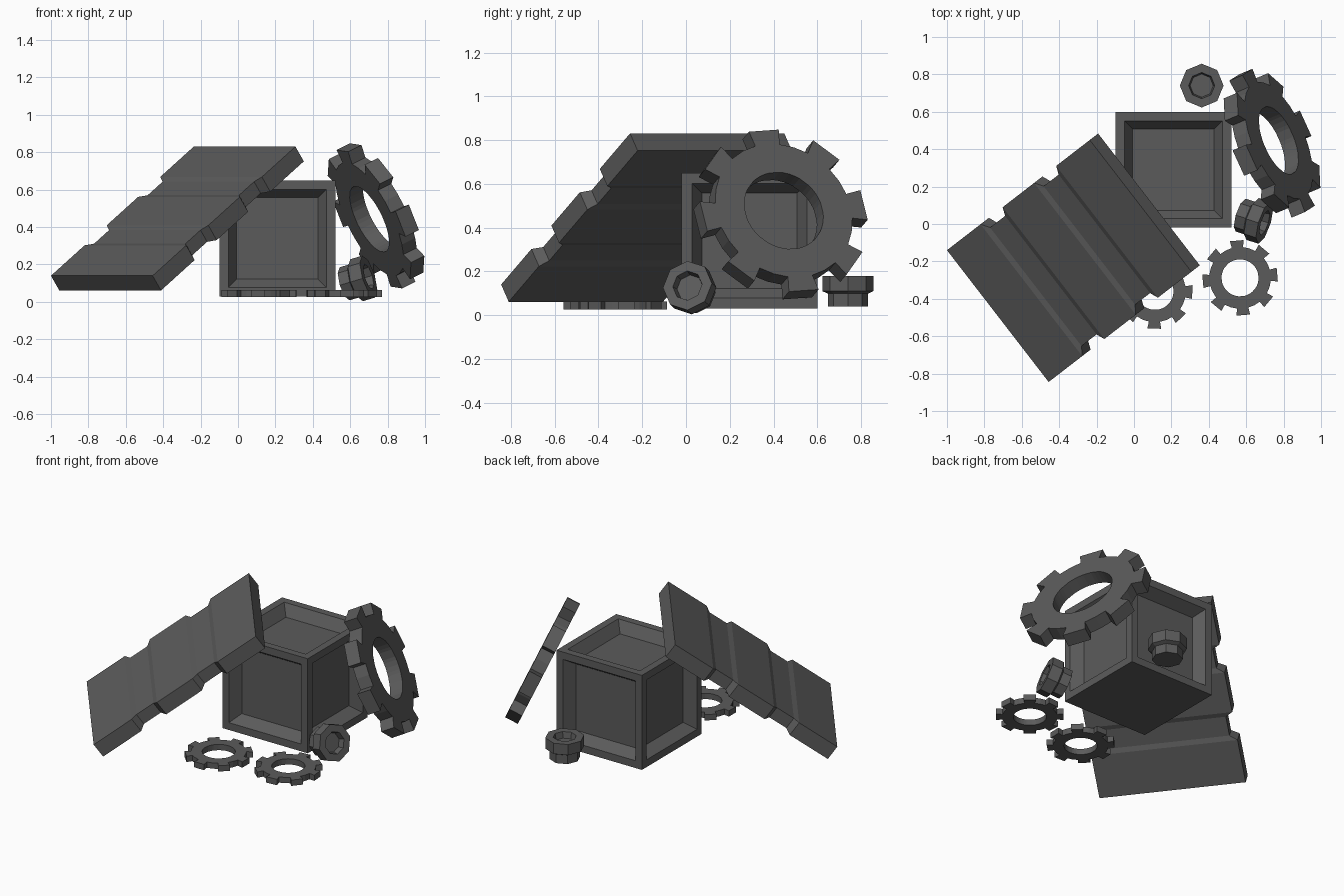
import bpy, bmesh
from math import cos, sin, pi, radians
from mathutils import Vector, Matrix

if "Cube" in bpy.data.objects:
    bpy.data.objects.remove(bpy.data.objects["Cube"])

grey = bpy.data.materials.new("dark grey")
grey.diffuse_color = (0.105, 0.105, 0.105, 1)
grey.use_nodes = True
grey.node_tree.nodes["Principled BSDF"].inputs["Base Color"].default_value = grey.diffuse_color


def finish(name, bm, matrix=None):
    bmesh.ops.recalc_face_normals(bm, faces=bm.faces)
    mesh = bpy.data.meshes.new(name)
    bm.to_mesh(mesh)
    bm.free()
    mesh.materials.append(grey)
    ob = bpy.data.objects.new(name, mesh)
    bpy.context.collection.objects.link(ob)
    if matrix:
        ob.matrix_world = matrix
    return ob


def frame(x, y, z, origin):
    m = Matrix((x, y, z)).transposed().to_4x4()
    m.translation = origin
    return m


def loft(bm, rings, closed=False):
    """Join rings of points with quads, then cap the ends or close the loop."""
    vs = [[bm.verts.new(p) for p in r] for r in rings]
    n = len(vs[0])
    pairs = list(zip(vs, vs[1:])) + ([(vs[-1], vs[0])] if closed else [])
    for a, b in pairs:
        for i in range(n):
            j = (i + 1) % n
            bm.faces.new((a[i], a[j], b[j], b[i]))
    if not closed:
        bm.faces.new(vs[0])
        bm.faces.new(vs[-1])


def gear(name, tip, root, hole, thick, phase, matrix):
    """Ring with eight square teeth, 32 steps round."""
    steps = []
    for k in range(8):
        a = k * pi / 4 + phase
        for off, r in ((-10.5, root), (-10.5, tip), (10.5, tip), (10.5, root), (22.5, root)):
            steps.append((a + radians(off), r))
    h = thick / 2
    # the hole steps are nudged apart where a tooth side is radial
    inner = []
    for i, (a, r) in enumerate(steps):
        nudge = (-3, 3, -3, 3, 0)[i % 5]
        inner.append(a + radians(nudge))
    out = lambda z: [(r * cos(a), r * sin(a), z) for a, r in steps]
    inn = lambda z: [(hole * cos(a), hole * sin(a), z) for a in inner]
    bm = bmesh.new()
    loft(bm, [out(-h), out(h), inn(h), inn(-h)], closed=True)
    return finish(name, bm, matrix)


def nut(name, matrix):
    """Octagonal head with a hollow top on a narrower collar."""
    profile = [(.092, -.07), (.092, -.012), (.117, 0), (.117, .07), (.07, .07), (.062, .03)]
    bm = bmesh.new()
    loft(bm, [[(r * cos(k * pi / 4), r * sin(k * pi / 4), z) for k in range(8)]
              for r, z in profile])
    return finish(name, bm, matrix)


# Crate with sunken panels on every side but the bottom
bm = bmesh.new()
bmesh.ops.create_cube(bm, size=0.62)
bm.normal_update()
panels = [f for f in bm.faces if f.normal.z > -0.5]
bmesh.ops.inset_individual(bm, faces=panels, thickness=0.068, depth=0)
bmesh.ops.inset_individual(bm, faces=panels, thickness=0.063, depth=-0.07)
finish("crate", bm, Matrix.Translation((0.21, 0.29, 0.34)))

# Leaning plate, notched along both edges
e = Vector((0.81, 0.625, 0)).normalized()
up = Vector((0, 0, 1))
slope = radians(35.6)
d = e * cos(slope) + up * sin(slope)
n = up * cos(slope) - e * sin(slope)
w = d.cross(n)
W, T, LENGTH = 0.445, 0.0485, 1.186
stations = [(0, 0), (.235, 0), (.26, 1), (.365, 1), (.39, 0),
            (.61, 0), (.635, 1), (.74, 1), (.765, 0), (1, 0)]
rings = []
for s, narrow in stations:
    hw, ht = W - .045 * narrow, T - .01 * narrow
    rings.append([(s * LENGTH, x * hw, z * ht)
                  for x, z in ((-1, -1), (1, -1), (1, 1), (-1, 1))])
bm = bmesh.new()
loft(bm, rings)
corner = Vector((-1, -.14, .14))
finish("leaning_plate", bm, frame(d, -w, n, corner + w * W - n * T))

# Large gear propped against the crate
ax = Vector((1, .42, .5)).normalized()
u = (Vector((0, 1, 0)) - ax * ax.y).normalized()
gear("large_gear", .41, .335, .193, .085, radians(14),
     frame(u, ax.cross(u), ax, Vector((.738, .432, .46))))

# Small gears lying flat
for name, x, y, ph in (("small_gear_right", .567, -.288, 5), ("small_gear_left", .112, -.36, -1)):
    gear(name, .203, .165, .099, .038, radians(ph), Matrix.Translation((x, y, .044)))

# Nuts: one upright, one tipped on its side
nut("upright_nut", Matrix.Translation((.362, .74, .11)))
ax = Vector((1, -.32, .3)).normalized()
u = (Vector((0, 1, 0)) - ax * ax.y).normalized()
nut("tipped_nut", frame(u, ax.cross(u), ax, Vector((.634, .027, .116))))
